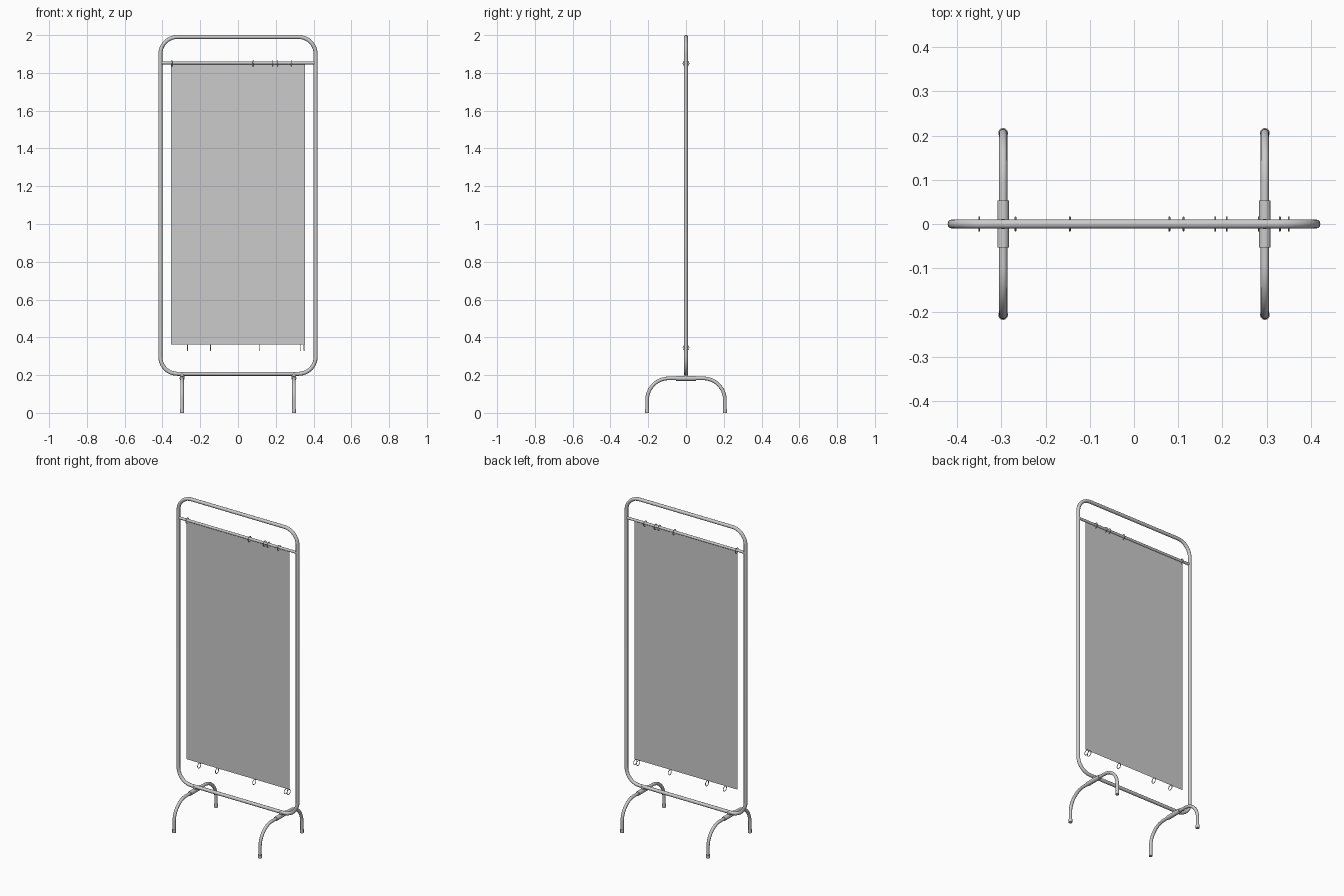
import bpy
from math import pi, cos, sin
from mathutils import Vector

if "Cube" in bpy.data.objects:
    bpy.data.objects.remove(bpy.data.objects["Cube"])


def finish(name):
    ob = bpy.context.object
    ob.name = name
    bpy.ops.object.shade_smooth_by_angle(angle=0.7)
    return ob


def tube(name, pts, r, cyclic=False):
    # Bevelled path turned into a mesh
    cu = bpy.data.curves.new(name, 'CURVE')
    cu.dimensions = '3D'
    cu.bevel_depth = r
    cu.bevel_resolution = 4
    cu.use_fill_caps = True
    sp = cu.splines.new('POLY')
    sp.points.add(len(pts) - 1)
    for p, co in zip(sp.points, pts):
        p.co = (*co, 1)
    sp.use_cyclic_u = cyclic
    ob = bpy.data.objects.new(name, cu)
    bpy.context.collection.objects.link(ob)
    bpy.ops.object.select_all(action='DESELECT')
    ob.select_set(True)
    bpy.context.view_layer.objects.active = ob
    bpy.ops.object.convert(target='MESH')
    return finish(name)


def rod(name, a, b, r):
    a, b = Vector(a), Vector(b)
    d = b - a
    bpy.ops.mesh.primitive_cylinder_add(
        vertices=20, radius=r, depth=d.length, location=(a + b) / 2,
        rotation=d.to_track_quat('Z', 'Y').to_euler())
    return finish(name)


def arc(cu, cv, r, start, n=10):
    return [(cu + r * cos(start + pi / 2 * i / n),
             cv + r * sin(start + pi / 2 * i / n)) for i in range(n + 1)]


# Rounded rectangular frame
W, Z0, Z1, R = 0.411, 0.207, 1.99, 0.09
loop = (arc(W - R, Z1 - R, R, 0) + arc(R - W, Z1 - R, R, pi / 2)
        + arc(R - W, Z0 + R, R, pi) + arc(W - R, Z0 + R, R, 3 * pi / 2))
tube("frame", [(x, 0, z) for x, z in loop], 0.0105, True)

# Hanging rail
rod("top_rail", (-0.411, 0, 1.853), (0.411, 0, 1.853), 0.008)

# Curtain panel
bpy.ops.mesh.primitive_plane_add(size=1, location=(0, 0, 1.104), rotation=(pi / 2, 0, 0))
panel = bpy.context.object
panel.name = "curtain_panel"
panel.scale = (0.712, 1.484, 1)

# Hanging rings along both panel edges
for name, z, xs in (("top_ring", 1.85, (-0.35, 0.08, 0.184, 0.21, 0.282)),
                    ("bottom_ring", 0.345, (-0.268, -0.145, 0.112, 0.33, 0.35))):
    for x in xs:
        bpy.ops.mesh.primitive_torus_add(
            location=(x, 0, z), rotation=(0, pi / 2, 0), major_radius=0.0155,
            minor_radius=0.002, major_segments=24, minor_segments=8)
        finish(name)

# Arched feet with sleeves, posts and end caps
Y, ZT, RA = 0.206, 0.183, 0.115
arch = ([(Y, 0.003)] + arc(Y - RA, ZT - RA, RA, 0)
        + arc(RA - Y, ZT - RA, RA, pi / 2) + [(-Y, 0.003)])
for side, x in (("left", -0.296), ("right", 0.296)):
    tube(side + "_arched_foot", [(x, y, z) for y, z in arch], 0.0095)
    rod(side + "_sleeve", (x, -0.053, ZT), (x, 0.053, ZT), 0.0132)
    rod(side + "_post", (x, 0, ZT), (x, 0, 0.212), 0.0115)
    for y in (-Y, Y):
        rod(side + "_foot_cap", (x, y, 0), (x, y, 0.02), 0.011)
